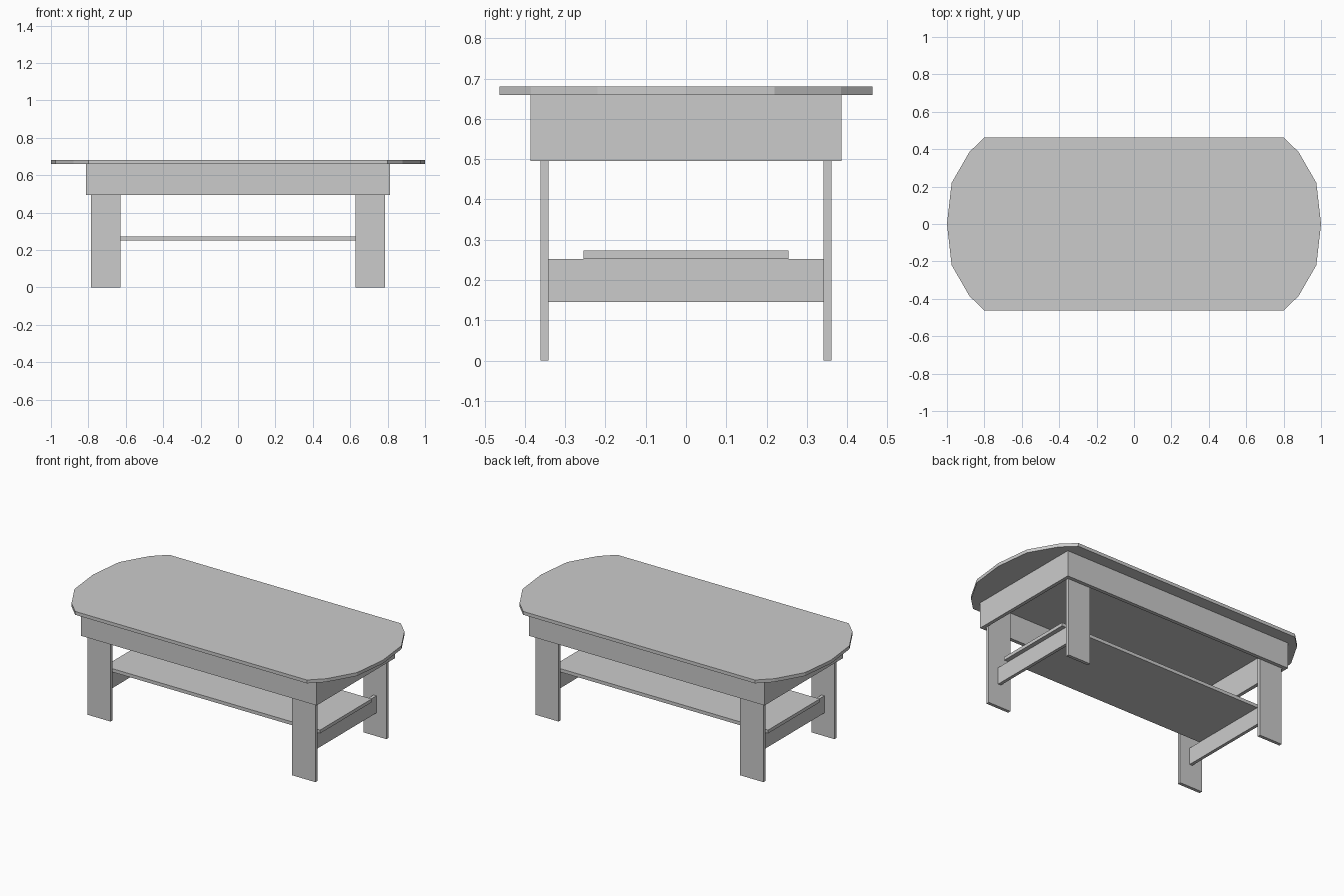
import bpy, bmesh

if "Cube" in bpy.data.objects:
    bpy.data.objects.remove(bpy.data.objects["Cube"])


def box(name, x, y, z):
    """Board spanning the given (min, max) ranges."""
    bm = bmesh.new()
    bmesh.ops.create_cube(bm, size=1)
    for v in bm.verts:
        v.co = [r[0] if c < 0 else r[1] for c, r in zip(v.co, (x, y, z))]
    return add_object(name, bm)


def add_object(name, bm):
    mesh = bpy.data.meshes.new(name)
    bm.to_mesh(mesh)
    bm.free()
    ob = bpy.data.objects.new(name, mesh)
    bpy.context.collection.objects.link(ob)
    return ob


def span(s, a, b):
    """Range a..b placed on the s (+1 / -1) side."""
    return tuple(sorted((s * a, s * b)))


TOP, UNDER, APRON_BOTTOM = 0.68, 0.659, 0.495
SHELF_TOP, SHELF_BOTTOM = 0.273, 0.252

# Table top: faceted, rounded-end outline extruded upward
quarter = [(0.8, 0.463), (0.88, 0.385), (0.975, 0.22)]
right = [(1.0, 0.0)] + quarter[::-1]
left = [(-x, y) for x, y in quarter] + [(-1.0, 0.0)]
outline = (right + left + [(-x, -y) for x, y in quarter[::-1]]
           + [(x, -y) for x, y in quarter])
bm = bmesh.new()
face = bm.faces.new([bm.verts.new((x, y, UNDER)) for x, y in outline])
ext = bmesh.ops.extrude_face_region(bm, geom=[face], use_keep_orig=True)
verts = [g for g in ext["geom"] if isinstance(g, bmesh.types.BMVert)]
bmesh.ops.translate(bm, verts=verts, vec=(0, 0, TOP - UNDER))
bmesh.ops.recalc_face_normals(bm, faces=bm.faces)
add_object("table_top", bm)

# Long apron boards
for sy, side in ((-1, "front"), (1, "back")):
    box(f"{side}_apron", (-0.813, 0.813), span(sy, 0.363, 0.386),
        (APRON_BOTTOM, UNDER))

for sx, end in ((-1, "left"), (1, "right")):
    # Short apron boards and low stretchers
    box(f"{end}_apron", span(sx, 0.791, 0.813), (-0.363, 0.363),
        (APRON_BOTTOM, UNDER))
    box(f"{end}_stretcher", span(sx, 0.697, 0.717), (-0.341, 0.341),
        (0.145, SHELF_BOTTOM))
    # Flat plank legs running up inside the apron
    for sy, side in ((-1, "front"), (1, "back")):
        box(f"{side}_{end}_leg", span(sx, 0.627, 0.787),
            span(sy, 0.341, 0.361), (0, UNDER))

# Lower shelf resting on the stretchers
box("shelf", (-0.745, 0.745), (-0.255, 0.255), (SHELF_BOTTOM, SHELF_TOP))
